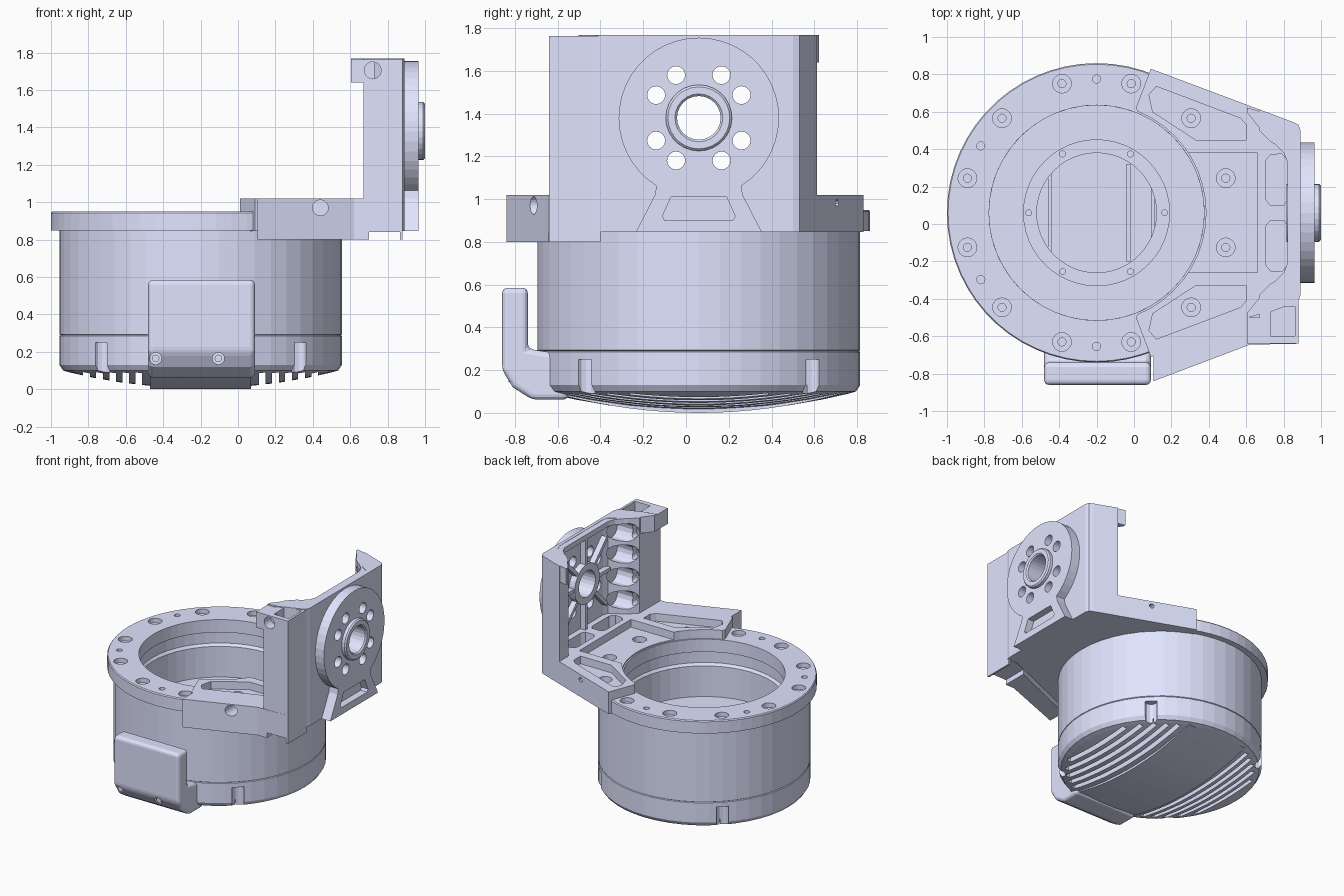
import bpy, bmesh
from math import sin, cos, radians, sqrt, pi

if "Cube" in bpy.data.objects:
    bpy.data.objects.remove(bpy.data.objects["Cube"])

CX, CY = -0.2, 0.06          # drum axis
HY, HZ = 0.06, 1.38          # pivot hub axis
MAT = bpy.data.materials.new("pale_lavender")
MAT.diffuse_color = (0.75, 0.78, 1.0, 1)
MAT.use_nodes = True
MAT.node_tree.nodes["Principled BSDF"].inputs["Base Color"].default_value = MAT.diffuse_color


def finish(name, bm):
    bmesh.ops.remove_doubles(bm, verts=bm.verts, dist=1e-5)
    bmesh.ops.recalc_face_normals(bm, faces=bm.faces)
    me = bpy.data.meshes.new(name)
    bm.to_mesh(me)
    bm.free()
    me.materials.append(MAT)
    ob = bpy.data.objects.new(name, me)
    bpy.context.collection.objects.link(ob)
    if name == "cutter":
        ob.hide_render = True
    return ob


def prism(name, pts, axis, lo, hi):
    """Extrude a 2D outline along an axis."""
    place = {"x": lambda a, b, t: (t, a, b),
             "y": lambda a, b, t: (a, t, b),
             "z": lambda a, b, t: (a, b, t)}[axis]
    bm = bmesh.new()
    low = [bm.verts.new(place(a, b, lo)) for a, b in pts]
    top = [bm.verts.new(place(a, b, hi)) for a, b in pts]
    bm.faces.new(low)
    bm.faces.new(top)
    n = len(pts)
    for i in range(n):
        j = (i + 1) % n
        bm.faces.new((low[i], low[j], top[j], top[i]))
    return finish(name, bm)


def arc(cx, cy, r, a0, a1, n):
    return [(cx + r * cos(radians(a0 + (a1 - a0) * i / n)),
             cy + r * sin(radians(a0 + (a1 - a0) * i / n))) for i in range(n + 1)]


def cyl(name, a, b, r, axis, lo, hi, n=20):
    return prism(name, arc(a, b, r, 0, 360, n)[:-1], axis, lo, hi)


def box(name, x0, x1, y0, y1, z0, z1):
    return prism(name, [(x0, y0), (x1, y0), (x1, y1), (x0, y1)], "z", z0, z1)


def lathe(name, prof, n=48):
    """Revolve an (r, z) profile about the drum axis."""
    bm = bmesh.new()
    rings = [[bm.verts.new((CX + r * cos(2 * pi * k / n), CY + r * sin(2 * pi * k / n), z))
              for k in range(n)] for r, z in prof]
    m = len(prof) if prof[0][0] > 0 else len(prof) - 1
    for i in range(m):
        a, b = rings[i], rings[(i + 1) % len(prof)]
        for k in range(n):
            j = (k + 1) % n
            bm.faces.new((a[k], a[j], b[j], b[k]))
    return finish(name, bm)


def cut(ob, cutters):
    bpy.context.view_layer.objects.active = ob
    for c in cutters:
        mod = ob.modifiers.new("cut", "BOOLEAN")
        mod.operation, mod.solver, mod.object = "DIFFERENCE", "EXACT", c
        bpy.ops.object.modifier_apply(modifier=mod.name)


def bevel(ob, w, seg=2):
    bpy.context.view_layer.objects.active = ob
    mod = ob.modifiers.new("bevel", "BEVEL")
    mod.width, mod.segments, mod.limit_method = w, seg, "ANGLE"
    bpy.ops.object.modifier_apply(modifier=mod.name)


def flip(pts):
    """Mirror an xy outline across the drum centre plane."""
    return [(x, 2 * CY - y) for x, y in pts]


# Drum housing: domed bottom, cap seam, stepped hollow inside
housing = lathe("drum_housing", [
    (0, .005), (.25, .016), (.42, .035), (.58, .063), (.7, .09), (.735, .1), (.755, .13),
    (.755, .285), (.749, .289), (.755, .293), (.755, .85), (.59, .85), (.59, .76),
    (.575, .74), (.575, .5), (.39, .5), (.39, .485), (.32, .485), (.32, .19), (0, .19)])
cuts = []
for s in (-1, 1):
    for dx in (.33, .40, .47, .54, .61):     # cooling slots
        h = sqrt(.69 ** 2 - dx ** 2)
        x = CX + s * dx
        cuts.append(box("cutter", x - .018, x + .018, CY - h, CY + h, -.1, .13))
for a in (45, 135, 225, 315):                # screw notches
    x, y = CX + .745 * cos(radians(a)), CY + .745 * sin(radians(a))
    cuts.append(cyl("cutter", x, y, .045, "z", -.1, .25, 12))
for a in range(0, 360, 60):                  # inner ring holes
    x, y = CX + .363 * cos(radians(a)), CY + .363 * sin(radians(a))
    cuts.append(cyl("cutter", x, y, .016, "z", .4, .6, 10))
cut(housing, cuts)

# Curved centre band under the dome, and rails inside the drum
under = [(CY + .66 * t / 8, .088 * (t / 8) ** 2) for t in range(-8, 9)]
prism("bottom_band", under + [(.72, .14), (-.6, .14)], "x", -.47, .07)
for x in (-.45, -.03, .1):
    box("inner_rail", x - .01, x + .01, -.2, .32, .18, .22)

# Top flange with screws
flange = lathe("top_flange", [(.8, .85), (.8, .942), (.794, .95), (.575, .95), (.575, .85)], 60)
screws = []
for k in range(12):
    a = radians(15 + 30 * k)
    x, y = CX + .715 * cos(a), CY + .715 * sin(a)
    screws += [cyl("cutter", x, y, .05, "z", .915, .99), cyl("cutter", x, y, .022, "z", .87, .93, 12)]
pins = [cyl("cutter", CX + .715 * cos(radians(a)), CY + .715 * sin(radians(a)), .022, "z", .9, 1, 12)
        for a in (90, 150, 210, 270)]
cut(flange, screws + pins)

# Front cover hooked around the cap
cover = prism("front_cover", [
    (-.86, .585), (-.74, .585), (-.74, .3), (-.55, .27), (-.55, .062), (-.72, .062),
    (-.81, .12), (-.86, .2)], "x", -.48, .09)
bevel(cover, .025, 3)
cut(cover, [cyl("cutter", x, .165, .032, "y", -.9, -.81, 16) for x in (-.44, -.105)])
for x in (-.44, -.105):
    cyl("cover_screw", x, .165, .02, "y", -.83, -.79, 12)

# Bracket base plate with pockets
side = [(.09, .83), (.85, .545), (.88, .53), (.89, .5)]
base = prism("bracket_base", side + flip(side)[::-1] + [(.01, -.5)]
             + arc(CX, CY, .585, -68, 68, 18) + [(.01, .62)], "z", .845, 1.02)
pocket = [(.08, .69), (.12, .735), (.57, .565), (.6, .53), (.6, .45), (.33, .45), (.1, .6)]
foot = [(.705, .13), (.73, .1), (.8, .1), (.82, .13), (.82, .34), (.79, .375), (.73, .37), (.705, .34)]
cuts = [prism("cutter", p, "z", .96, 1.1) for p in (pocket, flip(pocket))]
cuts += [prism("cutter", p, "z", .9, 1.1) for p in (foot, flip(foot))]
cuts.append(box("cutter", .2, .66, -.26, .38, .96, 1.1))
cuts.append(cyl("cutter", .42, .98, .018, "y", .63, .9, 10))
cut(base, cuts + screws)

# Upright wall: thin back plate with slanted side flanges and recesses
half_out = [(.67, .613), (.85, .545), (.88, .53), (.89, .5)]
half_in = [(.865, .33), (.85, .37), (.8, .4), (.73, .44), (.67, .5)]
wall = prism("upright_wall", half_out + flip(half_out)[::-1] + flip(half_in)[::-1] + half_in,
             "z", .845, 1.768)
bolt = [(HY + .226 * cos(radians(45 + 90 * k + d)), HZ + .226 * sin(radians(45 + 90 * k + d)))
        for k in range(4) for d in (-17, 17)]
holes = [cyl("cutter", y, z, .042, "x", .5, 1.1, 16) for y, z in bolt]
bore = cyl("cutter", HY, HZ, .102, "x", .5, 1.1, 24)
scallops = []
for z in (1.13, 1.31, 1.49, 1.66):
    for s in (-1, 1):
        scallops.append(cyl("cutter", CY + s * .37, z, .072, "x", .6, .862, 14))
    oval = arc(.705, z + .03, .022, 0, 180, 6) + arc(.705, z - .03, .022, 180, 360, 6)
    scallops += [prism("cutter", oval, "y", .4, .55), prism("cutter", oval, "y", -.43, -.28)]
cut(wall, scallops + holes + [bore])
rim = [(.82, .33), (.8, .38), (.73, .45), (.87, .5)]
prism("wall_top_rim", rim + flip(rim)[::-1], "z", 1.725, 1.766)

# Top lips on both wall sides
lip = [(.605, .622), (.69, .598), (.69, .49), (.605, .595)]
for p in (lip, flip(lip)):
    prism("wall_lip", p, "z", 1.64, 1.768)

# Ribs and inner hub ring on the wall's inner side
for k in range(8):
    a = radians(45 * k)
    c, s = cos(a), sin(a)
    L = .3 if k % 4 == 0 else .37
    prism("wall_rib", [(HY + r * c - w * s, HZ + r * s + w * c)
                       for r, w in ((.13, -.014), (L, -.014), (L, .014), (.13, .014))], "x", .822, .875)
inner = cyl("inner_hub", HY, HZ, .155, "x", .815, .875, 28)
cut(inner, [bore])

# Pivot disc with flared foot, and raised boss
disc = prism("pivot_disc", arc(HY, HZ, .375, -58, 238, 36)
             + [(-.145, 1.02), (-.235, .845), (.355, .845), (.265, 1.02)], "x", .885, .966)
slot = prism("cutter", [(-.1, .9), (.22, .9), (.23, .92), (.19, 1.01), (-.07, 1.01), (-.11, .92)],
             "x", .91, 1.1)
cut(disc, holes + [bore, slot])
boss = cyl("pivot_boss", HY, HZ, .155, "x", .95, 1.0, 28)
cut(boss, [bore])
bevel(boss, .01, 1)

# Side block under the cable column
block = prism("side_block", [(.105, -.69), (.105, -.84), (.62, -.645), (.88, -.64),
                             (.88, -.4), (.8, -.4)], "z", .8, 1.02)
cut(block, [cyl("cutter", .44, .97, .042, "y", -.95, -.6),
            box("cutter", .7, .865, -.8, -.3, .7, .84)])

# Cable column, hollow from the top, with front lip and screw hole
column = prism("cable_column", [(.67, -.64), (.88, -.64), (.88, -.4), (.8, -.4),
                                (.67, -.46)], "z", .84, 1.762)
column_lip = box("column_lip", .605, .68, -.64, -.5, 1.64, 1.762)
hole = cyl("cutter", .72, 1.705, .045, "y", -.8, -.56)
cut(column, [box("cutter", .73, .862, -.6, -.44, .95, 1.9), hole])
cut(column_lip, [hole])

# Remove the helpers
for ob in [o for o in bpy.data.objects if o.name.startswith("cutter")]:
    bpy.data.objects.remove(ob)
